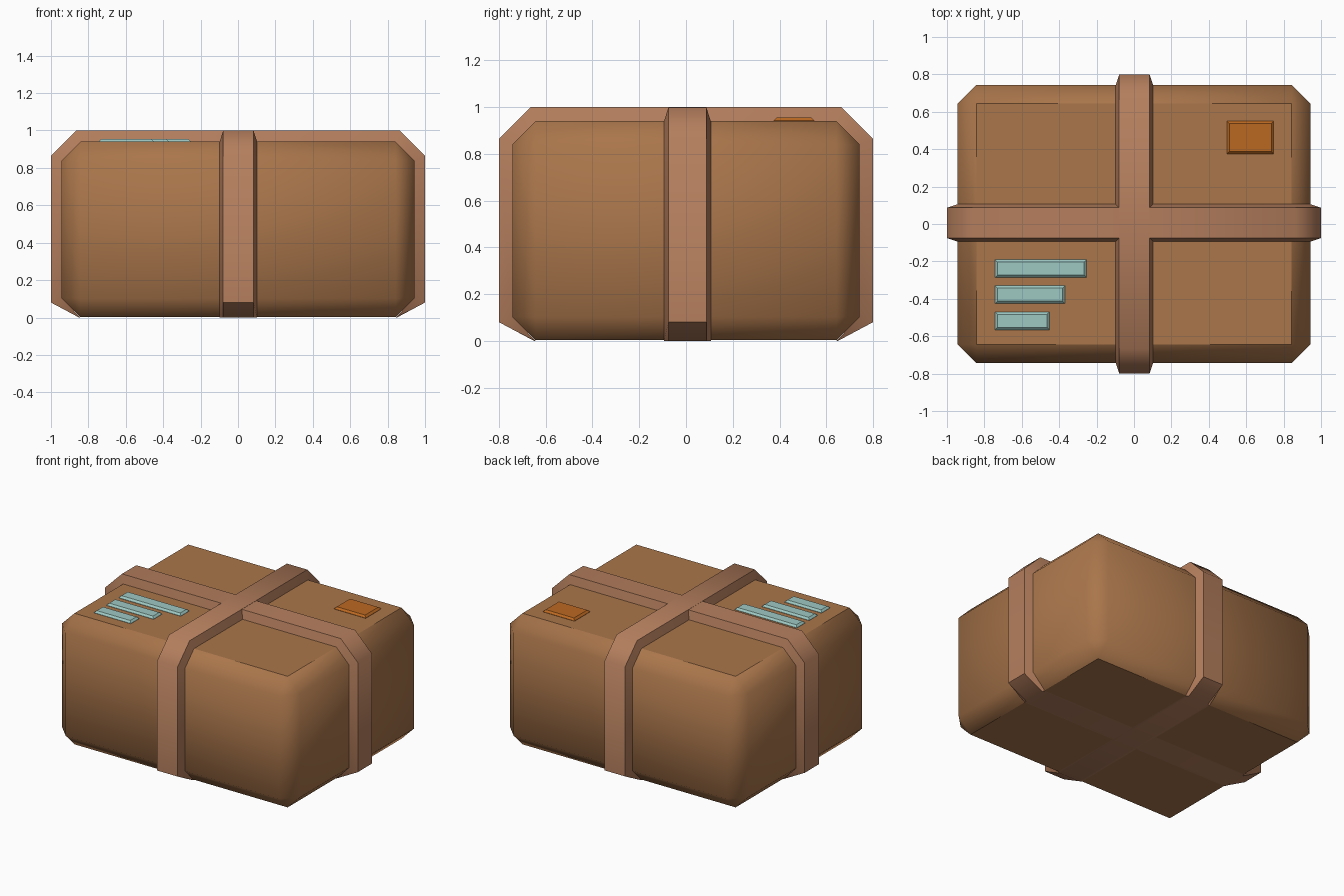
import bpy, bmesh, math

if "Cube" in bpy.data.objects:
    bpy.data.objects.remove(bpy.data.objects["Cube"])


def material(name, rgb):
    m = bpy.data.materials.new(name)
    m.diffuse_color = (*rgb, 1)
    m.use_nodes = True
    m.node_tree.nodes["Principled BSDF"].inputs["Base Color"].default_value = m.diffuse_color
    return m


CARD = material("cardboard", (0.40, 0.18, 0.07))
TAPE = material("tape", (0.46, 0.21, 0.11))
TEAL = material("teal", (0.34, 0.58, 0.54))
ORANGE = material("orange", (0.50, 0.14, 0.015))


def finish(bm, name, mat):
    bmesh.ops.recalc_face_normals(bm, faces=bm.faces)
    mesh = bpy.data.meshes.new(name)
    bm.to_mesh(mesh)
    bm.free()
    mesh.materials.append(mat)
    obj = bpy.data.objects.new(name, mesh)
    bpy.context.collection.objects.link(obj)
    return obj


def loft(bm, loops):
    """Skin consecutive closed loops of points with quads."""
    rings = [[bm.verts.new(p) for p in loop] for loop in loops]
    for a, b in zip(rings, rings[1:]):
        n = len(a)
        for i in range(n):
            j = (i + 1) % n
            bm.faces.new((a[i], a[j], b[j], b[i]))
    return rings


# Box body: chamfered block, soft sides with flat top and bottom
bm = bmesh.new()
bmesh.ops.create_cube(bm, size=1)
for v in bm.verts:
    v.co.x *= 1.886
    v.co.y *= 1.486
    v.co.z = 0.94 if v.co.z > 0 else 0.003
bmesh.ops.bevel(bm, geom=bm.edges[:], offset=0.1, offset_type='OFFSET',
                segments=1, profile=0.5, affect='EDGES')
bm.normal_update()
for f in bm.faces:
    f.smooth = abs(f.normal.z) < 0.99
finish(bm, "box_body", CARD)


def section(half, low, cut_low, top, cut_top, bottom=0.0):
    """Eight-sided outline in (across, up), mirrored left to right."""
    right = [(half - cut_low, bottom), (half, low),
             (half, top - cut_top), (half - cut_top, top)]
    return right + [(-u, z) for u, z in reversed(right)]


# Packing straps: raised bands with sloping sides, wrapped around the box
def strap(name, half, offset, top, along_x):
    inner = section(half - 0.057, 0.103, 0.1, 0.94, 0.1)
    outer = section(half, 0.08, 0.15, top, 0.135)
    bm = bmesh.new()
    loops = []
    for w, prof in ((-0.1, inner), (-0.081, outer), (0.081, outer), (0.1, inner)):
        w += offset
        loops.append([(u, w, z) if along_x else (w, u, z) for u, z in prof])
    loft(bm, loops)
    obj = finish(bm, name, TAPE)
    obj.data.shade_smooth()
    obj.data.set_sharp_from_angle(angle=math.radians(50))


strap("strap_lengthwise", 1.0, 0.006, 0.999, True)
strap("strap_crosswise", 0.8, 0.002, 1.0, False)


# Raised labels on the lid, tapering towards the top
def label(name, x0, x1, y0, y1, mat):
    bm = bmesh.new()
    loops = []
    for z, d in ((0.93, 0), (0.942, 0), (0.955, 0.013)):
        loops.append([(x0 + d, y0 + d, z), (x1 - d, y0 + d, z),
                      (x1 - d, y1 - d, z), (x0 + d, y1 - d, z)])
    rings = loft(bm, loops)
    bm.faces.new(rings[0])
    bm.faces.new(rings[-1])
    finish(bm, name, mat)


for i, end in enumerate((-0.253, -0.37, -0.452)):
    top = -0.19 - 0.14 * i
    label(f"label_bar_{i + 1}", -0.743, end, top - 0.096, top, TEAL)
label("stamp", 0.497, 0.747, 0.375, 0.55, ORANGE)
